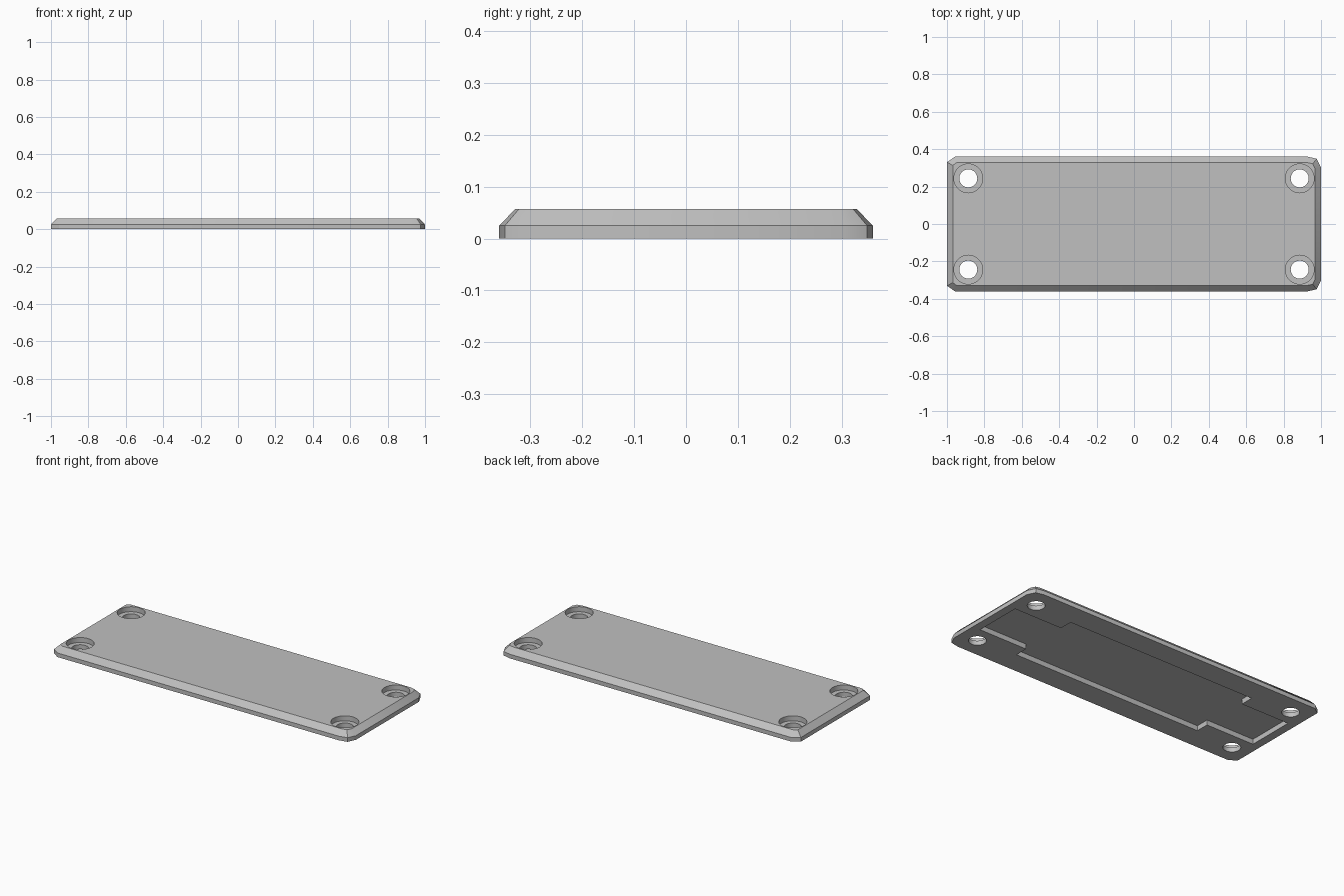
import bpy, bmesh, math
from mathutils import Matrix

if "Cube" in bpy.data.objects:
    bpy.data.objects.remove(bpy.data.objects["Cube"], do_unlink=True)

HEIGHT, RIM = 0.057, 0.025
grey = bpy.data.materials.new("plain grey")
grey.use_nodes = True
colour = (0.53, 0.53, 0.53, 1)
grey.diffuse_color = colour
grey.node_tree.nodes["Principled BSDF"].inputs["Base Color"].default_value = colour


def make_object(name, bm):
    bmesh.ops.recalc_face_normals(bm, faces=bm.faces)
    mesh = bpy.data.meshes.new(name)
    bm.to_mesh(mesh)
    bm.free()
    mesh.materials.append(grey)
    obj = bpy.data.objects.new(name, mesh)
    bpy.context.collection.objects.link(obj)
    return obj


def extrude_outline(bm, points, z0, z1):
    """Prism from an outline; returns its top face."""
    low = [bm.verts.new((x, y, z0)) for x, y in points]
    high = [bm.verts.new((x, y, z1)) for x, y in points]
    n = len(points)
    for i in range(n):
        j = (i + 1) % n
        bm.faces.new((low[i], low[j], high[j], high[i]))
    bm.faces.new(low[::-1])
    return bm.faces.new(high)


def mirror_y(half):
    return half + [(x, -y) for x, y in reversed(half)]


# Plate: straight rim, then a sloped edge up to the flat top
half = [(1, 0.302), (0.977, 0.349), (0.927, 0.36), (-0.957, 0.36), (-1, 0.33)]
bm = bmesh.new()
top = extrude_outline(bm, mirror_y(half), 0, RIM)
bm.normal_update()
bmesh.ops.inset_individual(bm, faces=[top], thickness=0.031,
                           depth=HEIGHT - RIM, use_even_offset=True)
plate = make_object("cover_plate", bm)

# Stepped pocket in the underside
half = [(0.95, 0.145), (0.63, 0.145), (0.63, 0.225),
        (-0.63, 0.225), (-0.63, 0.145), (-0.95, 0.145)]
bm = bmesh.new()
extrude_outline(bm, mirror_y(half), -0.05, 0.03)
cutters = [make_object("pocket_cutter", bm)]


# Counterbored screw holes in the four corners
def drill(name, radius, z0, z1):
    bm = bmesh.new()
    for sx in (-1, 1):
        for sy in (-1, 1):
            bmesh.ops.create_cone(
                bm, cap_ends=True, segments=48, radius1=radius, radius2=radius,
                depth=z1 - z0,
                matrix=Matrix.Translation((sx * 0.886, sy * 0.244, (z0 + z1) / 2)))
    return make_object(name, bm)


cutters.append(drill("screw_hole_cutter", 0.048, -0.1, 0.1))
cutters.append(drill("counterbore_cutter", 0.077, 0.027, 0.1))

bpy.context.view_layer.objects.active = plate
for cutter in cutters:
    cutter.hide_render = True
    mod = plate.modifiers.new("cut", 'BOOLEAN')
    mod.operation = 'DIFFERENCE'
    mod.solver = 'EXACT'
    mod.object = cutter
    bpy.ops.object.modifier_apply(modifier=mod.name)
    bpy.data.objects.remove(cutter, do_unlink=True)

bpy.ops.object.select_all(action='DESELECT')
plate.select_set(True)
bpy.ops.object.shade_smooth_by_angle(angle=math.radians(30))
